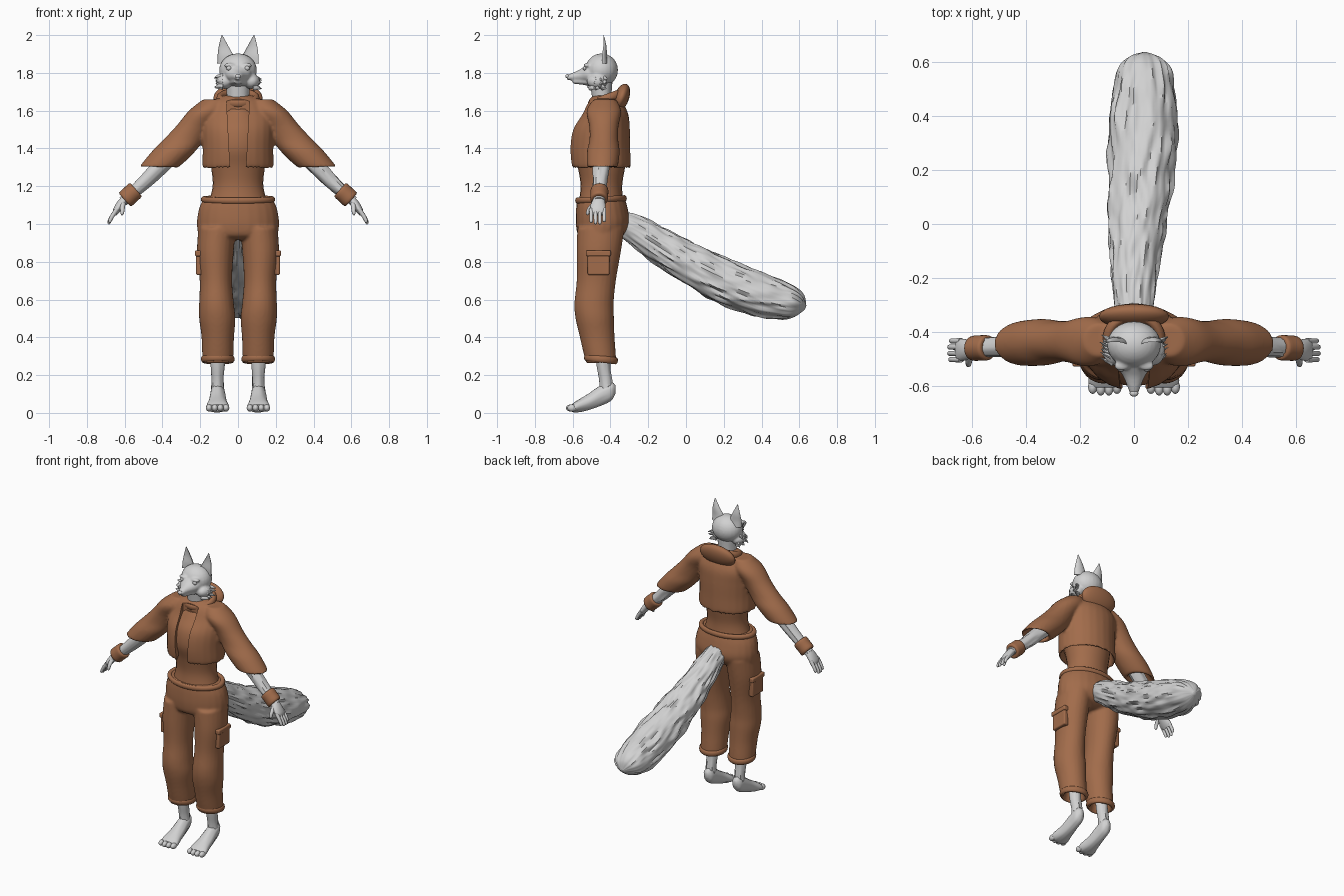
import bpy, bmesh, math, random
from mathutils import Vector, Matrix, noise

random.seed(4)
if "Cube" in bpy.data.objects:
    bpy.data.objects.remove(bpy.data.objects["Cube"])


def material(name, rgb):
    m = bpy.data.materials.new(name)
    m.use_nodes = True
    m.diffuse_color = (*rgb, 1)
    m.node_tree.nodes["Principled BSDF"].inputs["Base Color"].default_value = (*rgb, 1)
    return m


CLOTH = material("brown cloth", (0.36, 0.15, 0.07))
FUR = material("pale grey fur", (0.64, 0.64, 0.64))


def spline(rows, steps):
    """Catmull-Rom interpolation of profile rows."""
    out = []
    for i in range(len(rows) - 1):
        a, b, c, d = (rows[min(max(i + k, 0), len(rows) - 1)] for k in (-1, 0, 1, 2))
        for s in range(steps):
            t = s / steps
            out.append([q + t / 2 * (r - p + t * (2 * p - 5 * q + 4 * r - e + t * (3 * (q - r) + e - p)))
                        for p, q, r, e in zip(a, b, c, d)])
    return out + [rows[-1]]


def loft(bm, rows, axis=(0, 0, 1), side=1, sides=24, steps=5, rough=0, front=1):
    """Skin elliptical rings given as x, y, z, radius u, radius v."""
    axis = Vector((axis[0] * side, axis[1], axis[2]))
    turn = Vector((0, 0, 1)).rotation_difference(axis)
    rings = []
    for x, y, z, ru, rv in spline(rows, steps):
        ring = []
        for k in range(sides):
            c, s = math.cos(math.tau * k / sides), math.sin(math.tau * k / sides)
            along = Vector((x, y, z)).dot(axis) * 9
            f = 1 + rough * noise.noise(Vector((5 * c, 5 * s, along)))
            v = rv * s * (front if s < 0 else 1)
            ring.append(bm.verts.new(Vector((x * side, y, z)) + turn @ Vector((ru * c * f, v * f, 0))))
        rings.append(ring)
    for a, b in zip(rings, rings[1:]):
        for k in range(sides):
            n = (k + 1) % sides
            bm.faces.new((a[k], a[n], b[n], b[k]))
    bm.faces.new(rings[0])
    bm.faces.new(rings[-1])


def ball(bm, center, radii, tilt=0):
    m = Matrix.Translation(center) @ Matrix.Rotation(tilt, 4, 'X') @ Matrix.Diagonal((*radii, 1))
    bmesh.ops.create_uvsphere(bm, u_segments=24, v_segments=14, radius=1, matrix=m)


def shade(ob, mat):
    ob.data.materials.append(mat)
    bpy.ops.object.select_all(action='DESELECT')
    ob.select_set(True)
    bpy.context.view_layer.objects.active = ob
    bpy.ops.object.shade_smooth_by_angle(angle=math.radians(50))


def finish(bm, name, mat, voxel=0, smooth=4):
    bmesh.ops.recalc_face_normals(bm, faces=bm.faces)
    me = bpy.data.meshes.new(name)
    bm.to_mesh(me)
    bm.free()
    ob = bpy.data.objects.new(name, me)
    bpy.context.collection.objects.link(ob)
    shade(ob, mat)
    if voxel:
        r = ob.modifiers.new("merge", 'REMESH')
        r.mode, r.voxel_size, r.use_smooth_shade = 'VOXEL', voxel, True
        s = ob.modifiers.new("soften", 'SMOOTH')
        s.factor, s.iterations = 0.5, smooth
    return ob


def lofted(name, mat, rows, **kw):
    bm = bmesh.new()
    loft(bm, rows, **kw)
    return finish(bm, name, mat)


def band(name, center, rx, ry, thick, tilt=0, height=1):
    """Rolled cloth ring."""
    bpy.ops.mesh.primitive_torus_add(major_radius=1, minor_radius=thick / rx, major_segments=40,
                                     minor_segments=10, location=center, rotation=(tilt, 0, 0))
    ob = bpy.context.object
    ob.name, ob.scale = name, (rx, ry, rx * height)
    shade(ob, CLOTH)


def box(name, center, size, bevel):
    bpy.ops.mesh.primitive_cube_add(size=1, location=center)
    ob = bpy.context.object
    ob.name = name
    ob.data.transform(Matrix.Diagonal((*size, 1)))
    if bevel:
        b = ob.modifiers.new("round", 'BEVEL')
        b.width, b.segments = bevel, 3
        shade(ob, CLOTH)
    return ob


SIDES = ((1, "left"), (-1, "right"))

# Trousers: hips and two hollow legs merged
bm = bmesh.new()
loft(bm, [(0, -.45, 1.14, .18, .125), (0, -.445, 1.08, .207, .137), (0, -.44, 1, .217, .143),
          (0, -.45, .94, .2, .12), (0, -.455, .915, .1, .07)])
for side, _ in SIDES:
    loft(bm, [(.107, -.45, .36, .05, .05), (.107, -.45, .28, .062, .062), (.107, -.45, .27, .08, .08),
              (.107, -.47, .4, .086, .092), (.11, -.483, .5, .096, .102), (.114, -.487, .58, .092, .104),
              (.117, -.475, .7, .086, .104), (.12, -.462, .85, .097, .117), (.11, -.45, .98, .1, .125)], side=side)
finish(bm, "trousers", CLOTH, .008, 6)
band("waistband", (0, -.45, 1.13), .18, .125, .017, .05)
for side, word in SIDES:
    band(word + "_trouser_cuff", (side * .107, -.45, .285), .077, .078, .012, -.12, 1.6)
    box(word + "_pocket", (side * .205, -.463, .79), (.034, .115, .12), .008)
    box(word + "_pocket_flap", (side * .209, -.463, .845), (.038, .13, .032), .008)

# Shirt
lofted("shirt", CLOTH, [(0, -.45, 1.1, .16, .12), (0, -.448, 1.2, .134, .11), (0, -.448, 1.3, .142, .125),
                        (0, -.455, 1.4, .155, .145), (0, -.45, 1.5, .15, .138), (0, -.435, 1.57, .12, .11),
                        (0, -.435, 1.61, .075, .085)])

# Cropped jacket: hollow torso and sleeves merged, open at the front
bm = bmesh.new()
loft(bm, [(0, -.45, 1.38, .155, .13), (0, -.45, 1.315, .168, .14), (0, -.45, 1.3, .188, .156),
          (0, -.456, 1.4, .187, .161), (0, -.45, 1.5, .19, .153), (0, -.43, 1.58, .185, .125),
          (0, -.43, 1.645, .14, .095), (0, -.425, 1.68, .085, .065)])
for side, _ in SIDES:
    loft(bm, [(.36, -.44, 1.38, .06, .05), (.415, -.442, 1.315, .08, .062), (.42, -.443, 1.3, .103, .08),
              (.345, -.438, 1.38, .115, .087), (.285, -.435, 1.45, .107, .076), (.23, -.435, 1.52, .096, .078),
              (.165, -.435, 1.6, .095, .092), (.125, -.43, 1.66, .06, .06)], side=side)
jacket = finish(bm, "jacket", CLOTH, .009, 5)
cutter = box("jacket_opening_cutter", (0, -.64, 1.5), (.13, .26, .46), 0)
for v in cutter.data.vertices:
    if v.co.z < 0:
        v.co.x *= .62
cutter.hide_render = cutter.hide_viewport = True
cut = jacket.modifiers.new("opening", 'BOOLEAN')
cut.operation, cut.object = 'DIFFERENCE', cutter

# Hood folded at the back, with its collar
bm = bmesh.new()
ball(bm, (0, -.342, 1.668), (.13, .04, .078), -.35)
finish(bm, "hood", CLOTH)
band("collar", (0, -.42, 1.665), .095, .085, .02, .35, 1.2)

# Head: skull, muzzle, jaw, cheeks and brow merged
bm = bmesh.new()
ball(bm, (0, -.447, 1.815), (.1, .087, .088))
loft(bm, [(0, -.46, 1.79, .08, .06), (0, -.52, 1.795, .068, .05), (0, -.565, 1.785, .04, .031),
          (0, -.61, 1.779, .022, .018), (0, -.632, 1.775, .014, .011)], axis=(0, -1, 0))
loft(bm, [(0, -.47, 1.75, .07, .03), (0, -.54, 1.752, .04, .016), (0, -.6, 1.752, .02, .009)], axis=(0, -1, 0))
for s, _ in SIDES:
    ball(bm, (s * .07, -.47, 1.755), (.045, .055, .04))
    ball(bm, (s * .045, -.525, 1.84), (.03, .018, .012))
finish(bm, "head", FUR, .007, 3)
bm = bmesh.new()
ball(bm, (0, -.627, 1.782), (.016, .012, .011))
finish(bm, "nose", FUR)
lofted("neck", FUR, [(0, -.43, 1.57, .07, .065), (0, -.445, 1.65, .058, .05), (0, -.45, 1.76, .065, .06)], rough=.08)
for side, word in SIDES:
    lofted(word + "_ear", FUR, [(.063, -.445, 1.85, .047, .03), (.066, -.445, 1.89, .042, .026),
                                (.076, -.438, 1.94, .026, .017), (.085, -.437, 2, .002, .002)],
           side=side, front=-.35)
    bm = bmesh.new()
    ball(bm, (side * .048, -.536, 1.825), (.014, .01, .012))
    finish(bm, word + "_eye", FUR)
    # Ragged cheek fur
    bm = bmesh.new()
    for i in range(16):
        y, z = random.uniform(-.52, -.43), random.uniform(1.715, 1.785)
        loft(bm, [(.08, y, z, .014, .012), (.105, y + .01, z, .009, .007),
                  (random.uniform(.115, .128), y + .02, z - .006, .001, .001)],
             axis=(1, 0, 0), side=side, sides=6, steps=2)
    finish(bm, word + "_cheek_fur", FUR)

# Arms, wristbands and hands
ARM = Vector((.17, 0, -.15)).normalized()
for side, word in SIDES:
    lofted(word + "_forearm", FUR, [(.33, -.44, 1.39, .045, .045), (.43, -.45, 1.29, .043, .043),
                                    (.5, -.455, 1.22, .037, .038), (.61, -.46, 1.12, .026, .032)],
           axis=ARM, side=side, rough=.18)
    lofted(word + "_wristband", CLOTH, [(.54, -.458, 1.182, .03, .03), (.543, -.458, 1.18, .048, .046),
                                        (.57, -.459, 1.155, .049, .047), (.597, -.46, 1.13, .048, .045),
                                        (.6, -.46, 1.127, .03, .03)], axis=ARM, side=side, steps=3)
    bm = bmesh.new()
    loft(bm, [(.595, -.46, 1.135, .022, .03), (.62, -.465, 1.105, .023, .038), (.645, -.467, 1.07, .018, .042),
              (.655, -.467, 1.05, .01, .036)], axis=(.55, 0, -.8), side=side)
    for i, reach in enumerate((.9, 1, 1, .85)):
        y = -.502 + i * .023
        loft(bm, [(.64, y, 1.08, .012, .011), (.64 + .03 * reach, y, 1.08 - .045 * reach, .011, .01),
                  (.64 + .044 * reach, y, 1.08 - .074 * reach, .009, .009),
                  (.64 + .046 * reach, y, 1.08 - .081 * reach, .003, .003)],
             axis=(.5, 0, -.85), side=side, sides=10, steps=3)
    loft(bm, [(.61, -.485, 1.11, .015, .014), (.612, -.512, 1.08, .012, .011), (.613, -.522, 1.055, .009, .009),
              (.613, -.523, 1.047, .003, .003)], axis=(0, -.4, -.9), side=side, sides=10, steps=3)
    finish(bm, word + "_hand", FUR)

# Ankles and feet
for side, word in SIDES:
    lofted(word + "_ankle", FUR, [(.108, -.445, .4, .042, .045), (.108, -.437, .25, .036, .036),
                                  (.108, -.425, .17, .033, .034), (.108, -.42, .1, .035, .035)],
           side=side, rough=.15)
    bm = bmesh.new()
    loft(bm, [(.108, -.372, .125, .012, .018), (.108, -.395, .115, .034, .048), (.108, -.45, .092, .04, .054),
              (.108, -.52, .056, .047, .043), (.108, -.58, .033, .06, .031), (.108, -.605, .026, .052, .02)],
         axis=(0, -1, 0), side=side, rough=.08)
    for i in range(4):
        ball(bm, (side * (.063 + i * .03), -.603 - .006 * (i in (1, 2)), .026), (.017, .026, .019))
    finish(bm, word + "_foot", FUR)

# Bushy tail with furrowed fur
lofted("tail", FUR, [(0, -.36, 1.01, .06, .06), (0, -.28, .975, .074, .076), (.005, -.13, .88, .092, .094),
                     (.015, .02, .79, .108, .104), (.028, .2, .7, .122, .117), (.035, .4, .622, .124, .114),
                     (.036, .53, .585, .108, .097), (.038, .595, .565, .075, .066), (.04, .632, .555, .012, .012)],
       axis=Vector((0, .9, -.43)).normalized(), sides=64, steps=14, rough=.15)
